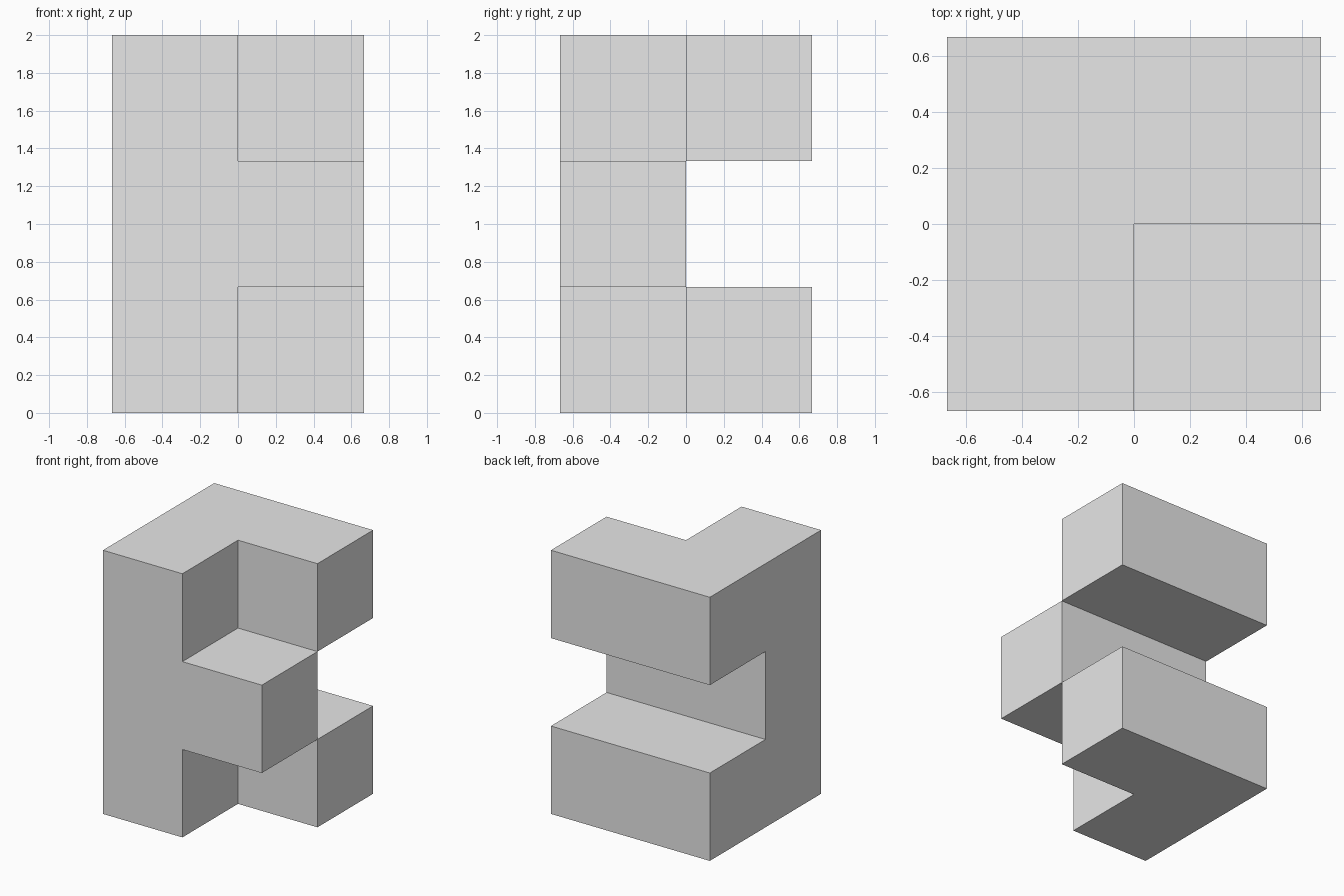
import bpy
import bmesh
from mathutils import Vector

cube = bpy.data.objects.get("Cube")
if cube:
    bpy.data.objects.remove(cube, do_unlink=True)

# Grey material
grey = bpy.data.materials.new("light grey")
grey.use_nodes = True
colour = (0.8, 0.8, 0.8, 1)
grey.diffuse_color = colour
grey.node_tree.nodes["Principled BSDF"].inputs["Base Color"].default_value = colour

# Filled cells (x, y, z): two L-shaped layers joined by a bar at the front
CELL = 2 / 3
corner_layer = [(0, 0), (0, 1), (1, 1)]
front_bar = [(0, 0), (1, 0)]
layers = [corner_layer, front_bar, corner_layer]
cells = {(x, y, z) for z, layer in enumerate(layers) for x, y in layer}

# Outer skin: one square wherever a filled cell meets empty space
bm = bmesh.new()
for cell in cells:
    for axis in range(3):
        for side in (-1, 1):
            normal = Vector((0, 0, 0))
            normal[axis] = side
            if tuple(int(c + n) for c, n in zip(cell, normal)) in cells:
                continue
            u = Vector((0, 0, 0))
            u[(axis + 1) % 3] = 0.5
            v = normal.cross(u)
            middle = Vector(cell) + normal / 2 + Vector((-0.5, -0.5, 0.5))
            corners = (-u - v, u - v, u + v, -u + v)
            bm.faces.new([bm.verts.new((middle + c) * CELL) for c in corners])

# Weld the squares and merge flat areas into single faces
bmesh.ops.remove_doubles(bm, verts=bm.verts, dist=0.001)
bmesh.ops.dissolve_limit(bm, angle_limit=0.01, verts=bm.verts, edges=bm.edges)

mesh = bpy.data.meshes.new("puzzle_block")
bm.to_mesh(mesh)
bm.free()
mesh.materials.append(grey)
bpy.context.collection.objects.link(bpy.data.objects.new("puzzle_block", mesh))
